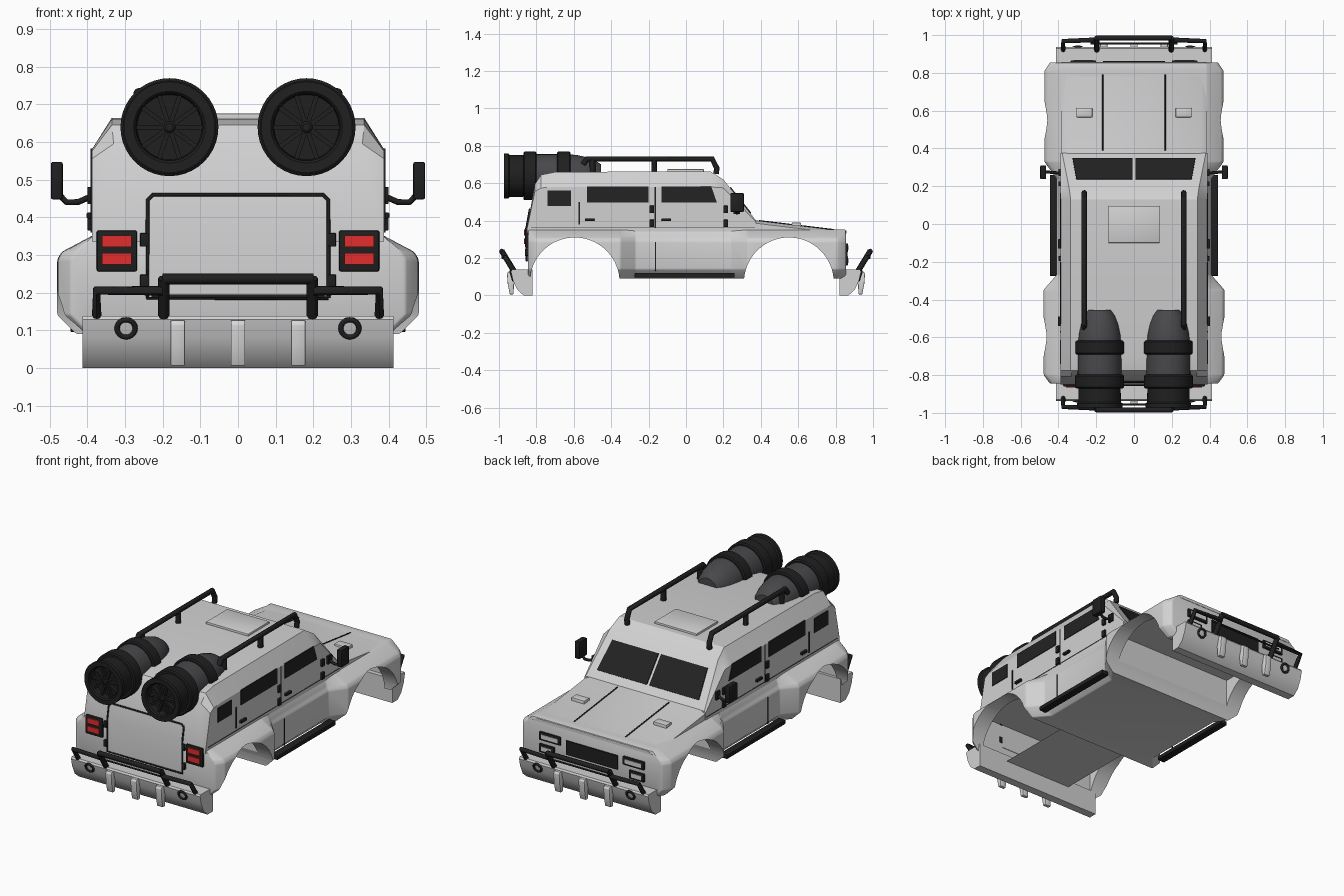
import bpy, bmesh, math
from mathutils import Vector, Matrix

if "Cube" in bpy.data.objects:
    bpy.data.objects.remove(bpy.data.objects["Cube"], do_unlink=True)


def material(name, r, g, b, rough=0.6):
    m = bpy.data.materials.new(name)
    m.use_nodes = True
    m.diffuse_color = (r, g, b, 1)
    node = m.node_tree.nodes["Principled BSDF"]
    node.inputs["Base Color"].default_value = (r, g, b, 1)
    node.inputs["Roughness"].default_value = rough
    return m


PAINT = material("grey paint", 0.64, 0.64, 0.65)
BLACK = material("black trim", 0.014, 0.014, 0.014)
GLASS = material("dark glass", 0.017, 0.017, 0.018)
STEEL = material("dark steel", 0.065, 0.065, 0.072)
RED = material("red lens", 0.76, 0.026, 0.026)
LENS = material("pale lens", 0.68, 0.68, 0.68)


def finish(ob, mat, angle=30):
    ob.data.materials.clear()
    ob.data.materials.append(mat)
    bpy.ops.object.select_all(action='DESELECT')
    ob.select_set(True)
    bpy.context.view_layer.objects.active = ob
    bpy.ops.object.shade_smooth_by_angle(angle=math.radians(angle))
    return ob


def make(name, verts, faces, mat, bevel=0):
    bm = bmesh.new()
    vs = [bm.verts.new(v) for v in verts]
    for f in faces:
        bm.faces.new([vs[i] for i in f])
    bmesh.ops.remove_doubles(bm, verts=bm.verts[:], dist=1e-5)
    bmesh.ops.recalc_face_normals(bm, faces=bm.faces[:])
    if bevel:
        sharp = [e for e in bm.edges if e.calc_face_angle(0) > 0.2]
        bmesh.ops.bevel(bm, geom=sharp, offset=bevel, segments=2, profile=0.5, affect='EDGES')
    me = bpy.data.meshes.new(name)
    bm.to_mesh(me)
    bm.free()
    ob = bpy.data.objects.new(name, me)
    bpy.context.collection.objects.link(ob)
    return finish(ob, mat)


def rings(name, loops, mat, bevel=0):
    """Skin equal-length loops and cap both ends."""
    n = len(loops[0])
    faces = [[k * n + i, k * n + (i + 1) % n, (k + 1) * n + (i + 1) % n, (k + 1) * n + i]
             for k in range(len(loops) - 1) for i in range(n)]
    faces += [list(range(n)), list(range((len(loops) - 1) * n, len(loops) * n))]
    return make(name, [p for loop in loops for p in loop], faces, mat, bevel)


def loft(name, sections, mat, bevel=0):
    loops = []
    for y, half in sections:
        loops.append([(x, y, z) for x, z in half] + [(-x, y, z) for x, z in reversed(half)])
    return rings(name, loops, mat, bevel)


def prism(name, pts, vec, mat, bevel=0):
    return rings(name, [pts, [Vector(p) + Vector(vec) for p in pts]], mat, bevel)


def box(name, x, y, z, mat, bevel=0):
    pts = [(x[0], y[0], z[0]), (x[1], y[0], z[0]), (x[1], y[1], z[0]), (x[0], y[1], z[0])]
    return prism(name, pts, (0, 0, z[1] - z[0]), mat, bevel)


def lathe(name, profile, cx, cz, mat, n=40):
    loops = [[(cx + r * math.cos(t * math.tau / n), y, cz + r * math.sin(t * math.tau / n))
              for t in range(n)] for y, r in profile]
    return rings(name, loops, mat)


def tube(name, pts, r, mat):
    cu = bpy.data.curves.new(name, 'CURVE')
    cu.dimensions = '3D'
    cu.bevel_depth, cu.bevel_resolution, cu.use_fill_caps = r, 2, True
    sp = cu.splines.new('POLY')
    sp.points.add(len(pts) - 1)
    for p, co in zip(sp.points, pts):
        p.co = (*co, 1)
    tmp = bpy.data.objects.new(name, cu)
    bpy.context.collection.objects.link(tmp)
    me = bpy.data.meshes.new_from_object(tmp.evaluated_get(bpy.context.evaluated_depsgraph_get()))
    bpy.data.objects.remove(tmp)
    ob = bpy.data.objects.new(name, me)
    bpy.context.collection.objects.link(ob)
    return finish(ob, mat, 50)


def carve(target, cutter):
    cutter.hide_render = True
    mod = target.modifiers.new("carve", 'BOOLEAN')
    mod.object, mod.solver = cutter, 'EXACT'
    bpy.context.view_layer.objects.active = target
    bpy.ops.object.modifier_apply(modifier=mod.name)
    bpy.data.objects.remove(cutter, do_unlink=True)


# Lower hull with flared fenders, hollow wheel bays and round arches
widths = [(-.845, .445), (-.80, .478), (-.35, .48), (-.27, .41),
          (.24, .41), (.33, .475), (.81, .475), (.855, .445)]
hull = loft("lower_hull", [(y, [(w - .05, .09), (w, .14), (w, .288), (w - .012, .308), (.385, .352)])
                           for y, w in widths], PAINT, .006)
for y, bay in ((-.595, (-.835, -.375)), (.55, (.33, .845))):
    arch = lathe("arch_cutter", [(-1, .24), (1, .24)], 0, 0, PAINT, 64)
    arch.data.transform(Matrix.Translation((0, y, .07)) @ Matrix.Rotation(math.pi / 2, 4, 'Z'))
    carve(hull, arch)
    carve(hull, box("bay_cutter", (-.385, .385), bay, (0, .325), PAINT))
finish(hull, PAINT)
make("rear_floor", [(-.22, -.83, .1), (.22, -.83, .1), (.22, -.35, .1), (-.22, -.35, .1)], [(3, 2, 1, 0)], PAINT)

# Cabin and hood
cabin = [(-.849, .36, .37, .37), (-.808, .555, .33, .595), (-.775, .575, .335, .645), (-.70, .58, .335, .66),
         (.13, .58, .335, .664), (.20, .575, .345, .62), (.375, .392, .38, .40)]
loft("cabin", [(y, [(.388, .335), (.388, zs), (xr, zt)]) for y, zs, xr, zt in cabin], PAINT)
loft("hood", [(y, [(.385, .33), (.385, zt - .015), (.355, zt)])
              for y, zt in [(.34, .405), (.83, .346), (.857, .347)]], PAINT)
box("roof_hatch", (-.135, .135), (-.10, .095), (.655, .675), PAINT, .003)

# Bumpers, guard bars, tow prongs and fog lamps at both ends
for e, end in ((1, "front"), (-1, "rear")):
    prof = [(.82, 0), (.868, 0), (.902, .03), (.925, .08), (.936, .128), (.93, .138), (.82, .138)]
    bumper = prism(end + "_bumper", [(-.413, e * y, z) for y, z in prof], (.826, 0, 0), PAINT)
    finish(bumper, PAINT, 45)
    for x in (-.16, 0, .16):
        prong = [(.90, .127), (.95, .127), (.957, .115), (.953, .06), (.942, .006), (.922, .006), (.92, .06),
                 (.90, .09)]
        prism(end + "_tow_prong", [(x - .019, e * y, z) for y, z in prong], (.038, 0, 0), LENS, .003)
    for s in (-1, 1):
        tube(end + "_guard_side", [(s * .375, e * .92, .13), (s * .375, e * .968, .205),
                                   (s * .2, e * .975, .205)], .013, BLACK)
        tube(end + "_guard_upright", [(s * .197, e * .92, .13), (s * .197, e * .985, .238)], .015, BLACK)
        out = Vector((0, e * .95, -.3))
        bpy.ops.mesh.primitive_torus_add(major_radius=.024, minor_radius=.007, major_segments=28, minor_segments=8,
                                         location=(s * .297, e * .931, .105),
                                         rotation=out.to_track_quat('Z', 'Y').to_euler())
        bpy.context.object.name = end + "_fog_lamp_ring"
        finish(bpy.context.object, BLACK, 60)
    tube(end + "_guard_top_bar", [(-.2, e * .985, .236), (.2, e * .985, .236)], .014, BLACK)
    tube(end + "_guard_low_bar", [(-.23, e * .955, .19), (.23, e * .955, .19)], .005, BLACK)

# Grille and tailgate
box("grille", (-.165, .165), (.85, .863), (.19, .27), BLACK)


def back(z):
    return -.852 + max(0, z - .37) * .182


gate = [(.24, .185), (.24, .37), (.24, .445), (.225, .46)]
gate_loop = [(x, back(z), z) for x, z in gate] + [(-x, back(z), z) for x, z in reversed(gate)]
tube("tailgate_seam", gate_loop + gate_loop[:1], .005, BLACK)
panel = [(-.24, back(z) + d, z) for z, d in ((.185, 0), (.37, 0), (.455, 0), (.455, .02), (.37, .02), (.185, .02))]
prism("tailgate", panel, (.48, 0, 0), PAINT)

for s, side in ((1, "left"), (-1, "right")):
    def outer(name, x, y, z, mat, bevel=0):
        return box(side + "_" + name, sorted((s * x[0], s * x[1])), y, z, mat, bevel)

    # Windows and windscreen panes
    for (y0, y1, y2), (z0, z1) in (((-.74, -.615, -.615), (.477, .56)), ((-.53, -.2, -.2), (.497, .583)),
                                   ((-.13, .165, .135), (.497, .583))):
        prism(side + "_window", [(s * .385, y0, z0), (s * .385, y1, z0), (s * .385, y2, z1), (s * .385, y0, z1)],
              (s * .007, 0, 0), GLASS)
    pane = [(.008, .235, .576), (.305, .235, .576), (.325, .345, .4377), (.008, .345, .4377)]
    prism(side + "_windscreen", [(s * x, y, z) for x, y, z in pane], (0, .0045, .0036), GLASS)

    # Door seams, handles, hinges and running board
    outer("door_seam", (.385, .391), (-.168, -.161), (.36, .58), BLACK)
    outer("lower_door_seam", (.40, .413), (-.166, -.161), (.13, .285), BLACK)
    outer("rear_door_seam", (.384, .391), (-.575, -.567), (.38, .5), BLACK)
    outer("waist_trim", (.384, .390), (-.83, .37), (.363, .367), STEEL)
    for y in (-.54, -.13):
        outer("door_handle", (.385, .402), (y, y + .05), (.397, .412), BLACK, .003)
    for y in (-.195, .2):
        for z in (.385, .46):
            outer("door_hinge", (.385, .4), (y, y + .025), (z - .02, z + .02), BLACK, .003)
    outer("running_board", (.40, .445), (-.275, .26), (.095, .12), BLACK, .004)

    # Mirror
    outer("mirror_arm_base", (.385, .4), (.255, .29), (.435, .48), BLACK)
    tube(side + "_mirror_arm", [(s * .39, .27, .455), (s * .425, .272, .44), (s * .455, .275, .44),
                                (s * .48, .275, .465)], .008, BLACK)
    outer("mirror", (.465, .497), (.237, .31), (.447, .547), BLACK, .006)

    # Hood seam, vent and headlights
    tube(side + "_hood_seam", [(s * .165, .39, .399), (s * .165, .79, .351)], .004, BLACK)
    outer("hood_vent", (.22, .305), (.565, .615), (.35, .39), PAINT, .005)
    for z, x0 in ((.255, .2), (.185, .24)):
        outer("headlight_frame", (x0, .335), (.85, .866), (z - .024, z + .024), BLACK, .003)
        outer("headlight", (x0 + .015, .32), (.86, .869), (z - .012, z + .012), LENS)

    # Tail lights and tailgate hinges
    outer("tail_light_frame", (.268, .375), (-.86, -.835), (.256, .365), BLACK, .005)
    for z in (.274, .321):
        outer("tail_light", (.283, .361), (-.866, -.85), (z, z + .031), RED)
    for z in (.23, .34):
        outer("tailgate_hinge", (.24, .26), (-.862, -.83), (z - .018, z + .018), BLACK, .003)

    # Roof rail
    rail = s * .263
    tube(side + "_roof_rail", [(rail, -.55, .7), (rail, -.53, .73), (rail, .14, .73), (rail, .165, .68),
                               (rail, .16, .65)], .015, BLACK)
    for y in (-.5, -.17):
        tube(side + "_rail_post", [(rail, y, .65), (rail, y, .73)], .015, BLACK)

    # Roof thruster
    cx, cz = s * .182, .639
    lathe(side + "_thruster_body", [(-.455, .062), (-.485, .083), (-.53, .1), (-.58, .111), (-.63, .116),
                                    (-.80, .116), (-.87, .112)], cx, cz, STEEL)
    lathe(side + "_thruster_nozzle", [(-.86, .111), (-.943, .113), (-.95, .121), (-.972, .121), (-.972, .095),
                                      (-.965, .089), (-.925, .086)], cx, cz, BLACK)
    for y in (-.87, -.69):
        lathe(side + "_thruster_band", [(y, .11), (y, .123), (y + .006, .13), (y + .066, .13),
                                        (y + .072, .123), (y + .072, .11)], cx, cz, BLACK)
    lathe(side + "_fan_hub", [(-.92, .016), (-.955, .016), (-.96, .01)], cx, cz, BLACK, 16)
    for k in range(10):
        blade = box(side + "_fan_blade", (.012, .09), (-.95, -.93), (-.006, .006), BLACK)
        blade.data.transform(Matrix.Translation((cx, 0, cz)) @ Matrix.Rotation(k * math.tau / 10, 4, 'Y'))
